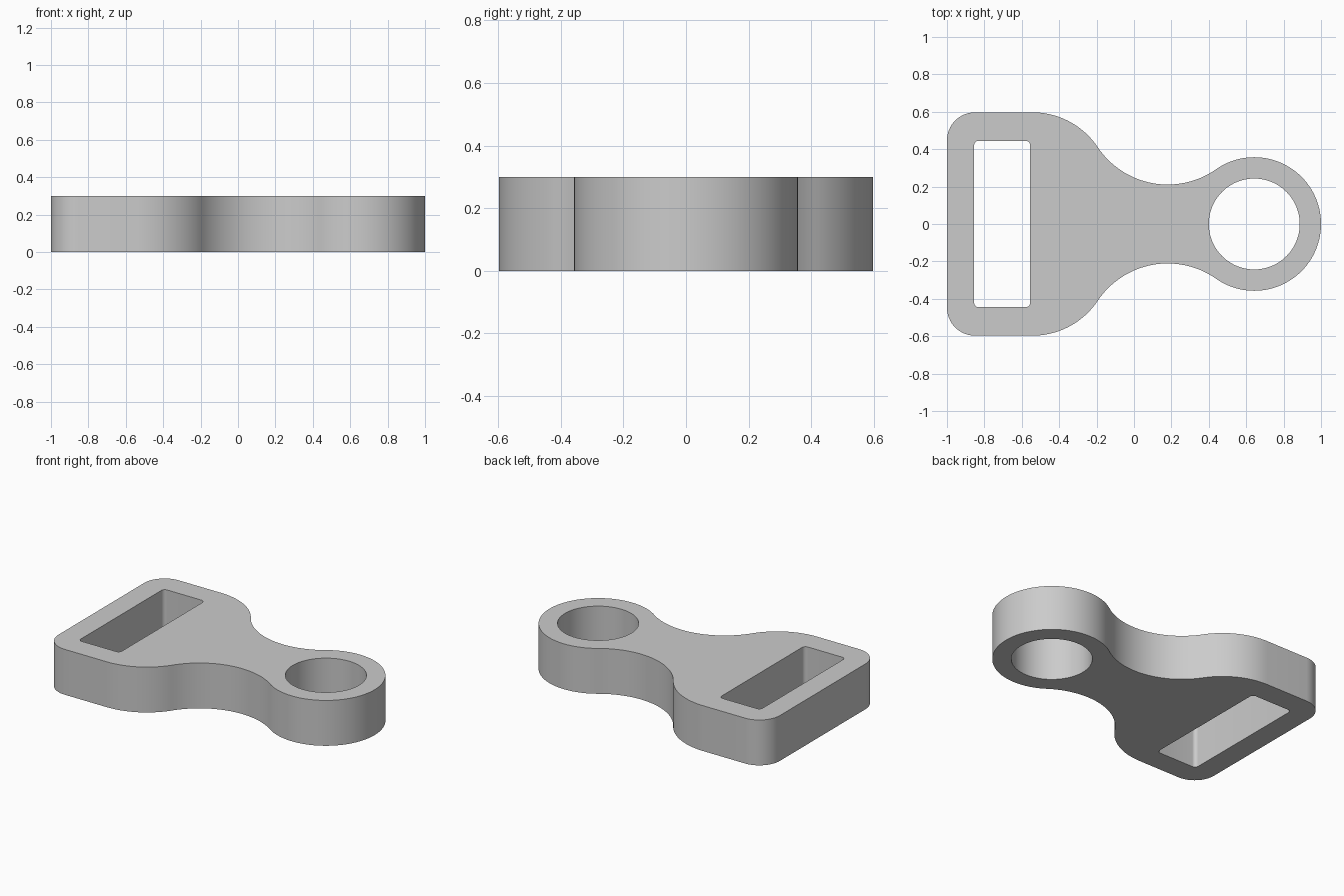
import bpy
import bmesh
from math import atan2, cos, sin, pi, sqrt
from mathutils import Vector

cube = bpy.data.objects.get("Cube")
if cube:
    bpy.data.objects.remove(cube, do_unlink=True)

HEIGHT = 0.3
HALF_WIDTH = 0.597
RING = Vector((0.643, 0))
RING_R = 0.357
HOLE_R = 0.243


def arc(center, radius, start, end, steps):
    return [(center[0] + radius * cos(start + (end - start) * i / steps),
             center[1] + radius * sin(start + (end - start) * i / steps))
            for i in range(steps + 1)]


def rounded_rectangle(x0, x1, y0, y1, r):
    corners = [(x1 - r, y1 - r), (x0 + r, y1 - r), (x0 + r, y0 + r), (x1 - r, y0 + r)]
    return [p for i, c in enumerate(corners)
            for p in arc(c, r, i * pi / 2, (i + 1) * pi / 2, 8)]


def angle(a, b):
    return atan2(b.y - a.y, b.x - a.x)


# Centres of the tangent waist and shoulder arcs
waist_r, shoulder_r, corner_r = 0.45, 0.42, 0.15
waist = Vector((0.18, sqrt((RING_R + waist_r) ** 2 - (RING.x - 0.18) ** 2)))
shoulder_y = HALF_WIDTH - shoulder_r
reach = sqrt((waist_r + shoulder_r) ** 2 - (waist.y - shoulder_y) ** 2)
shoulder = Vector((waist.x - reach, shoulder_y))

# Upper half of the outline, from ring tip to strap end
half = arc(RING, RING_R, 0, angle(RING, waist), 36)
half += arc(waist, waist_r, angle(waist, RING), angle(waist, shoulder) - 2 * pi
            if angle(waist, shoulder) > 0 else angle(waist, shoulder), 32)[1:]
half += arc(shoulder, shoulder_r, angle(shoulder, waist), pi / 2, 24)[1:]
half += arc((-1 + corner_r, HALF_WIDTH - corner_r), corner_r, pi / 2, pi, 16)

# Mirror the half and add the strap slot and the round eye
outline = half + [(x, -y) for x, y in reversed(half[1:])]
slot = rounded_rectangle(-0.855, -0.555, -0.445, 0.445, 0.025)
eye = arc(RING, HOLE_R, 0, 2 * pi, 96)[:-1]

curve = bpy.data.curves.new("buckle_profile", "CURVE")
curve.dimensions = "2D"
curve.fill_mode = "BOTH"
curve.extrude = HEIGHT / 2
for loop in (outline, slot, eye):
    spline = curve.splines.new("POLY")
    spline.points.add(len(loop) - 1)
    spline.use_cyclic_u = True
    for point, (x, y) in zip(spline.points, loop):
        point.co = (x, y, 0, 1)

# Turn the extruded profile into a clean solid
profile = bpy.data.objects.new("buckle_profile", curve)
bpy.context.collection.objects.link(profile)
bpy.context.view_layer.update()
evaluated = profile.evaluated_get(bpy.context.evaluated_depsgraph_get())
mesh = bpy.data.meshes.new_from_object(evaluated)
bpy.data.objects.remove(profile, do_unlink=True)

bm = bmesh.new()
bm.from_mesh(mesh)
bmesh.ops.remove_doubles(bm, verts=bm.verts, dist=0.0001)
bmesh.ops.translate(bm, verts=bm.verts, vec=(0, 0, HEIGHT / 2))
bmesh.ops.recalc_face_normals(bm, faces=bm.faces)
bm.to_mesh(mesh)
bm.free()

# Plain grey finish
grey = bpy.data.materials.new("grey")
grey.use_nodes = True
color = (0.6, 0.6, 0.6, 1)
grey.diffuse_color = color
grey.node_tree.nodes["Principled BSDF"].inputs["Base Color"].default_value = color
mesh.materials.clear()
mesh.materials.append(grey)

buckle = bpy.data.objects.new("strap_buckle", mesh)
bpy.context.collection.objects.link(buckle)
bpy.context.view_layer.objects.active = buckle
buckle.select_set(True)
bpy.ops.object.shade_smooth_by_angle()
